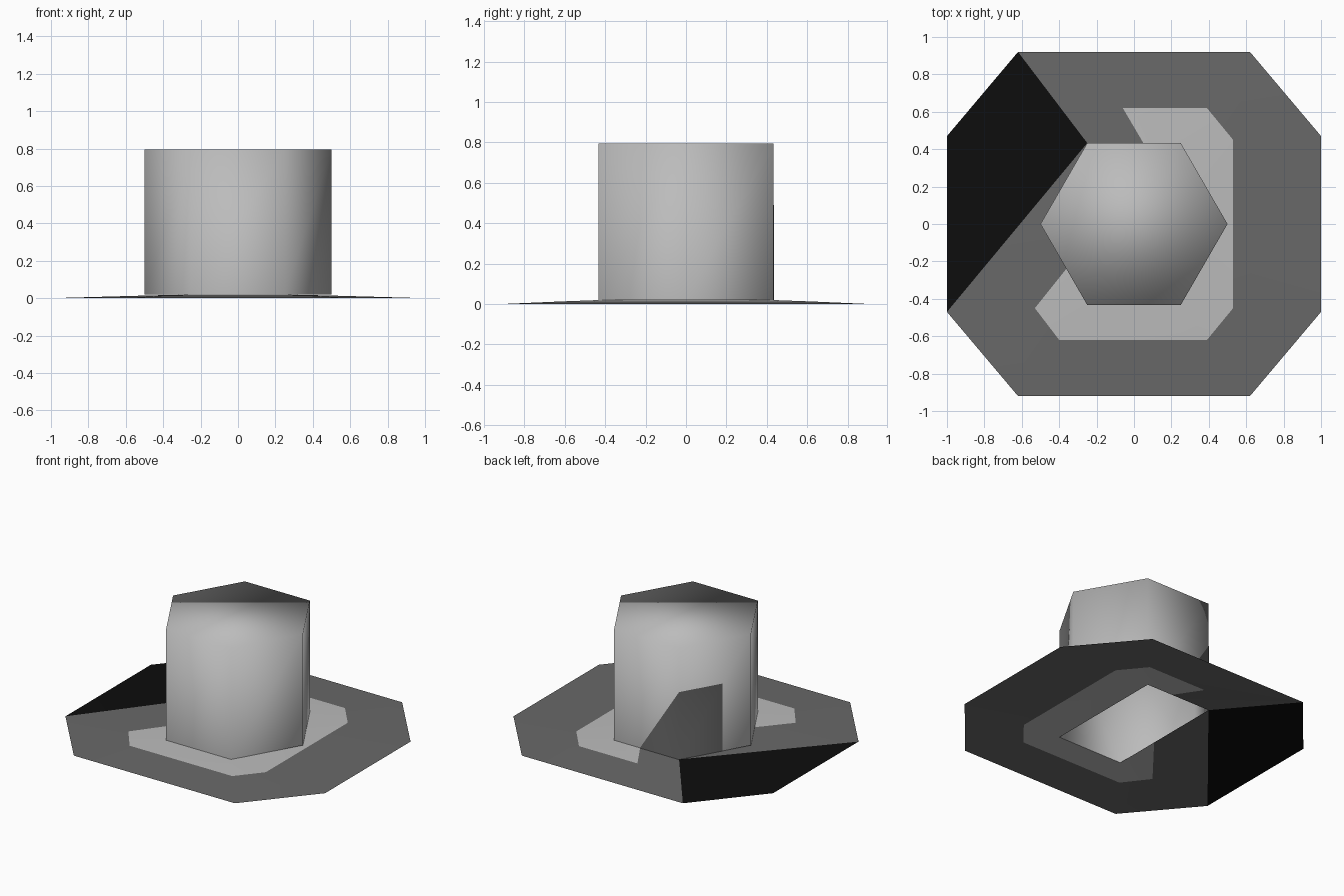
import bpy
import bmesh
from math import cos, sin, radians
from mathutils import Vector

cube = bpy.data.objects.get("Cube")
if cube:
    bpy.data.objects.remove(cube, do_unlink=True)


def grey(name, value):
    mat = bpy.data.materials.new(name)
    mat.use_nodes = True
    colour = (value, value, value, 1)
    mat.diffuse_color = colour
    bsdf = mat.node_tree.nodes["Principled BSDF"]
    bsdf.inputs["Base Color"].default_value = colour
    bsdf.inputs["Roughness"].default_value = 0.8
    return mat


LIGHT, DARK, BLACK = range(3)
palette = [grey("light felt", 0.5), grey("dark felt", 0.14), grey("black felt", 0.004)]


def build(name, faces, outward):
    """Weld (points, colour) faces into one smooth sheet facing along outward(centre)."""
    bm = bmesh.new()
    for points, colour in faces:
        face = bm.faces.new([bm.verts.new(p) for p in points])
        face.material_index = colour
        face.smooth = True
    bmesh.ops.remove_doubles(bm, verts=bm.verts, dist=0.0005)
    for face in bm.faces:
        face.normal_update()
        if face.normal.dot(outward(face.calc_center_median())) < 0:
            face.normal_flip()
    mesh = bpy.data.meshes.new(name)
    bm.to_mesh(mesh)
    bm.free()
    for mat in palette:
        mesh.materials.append(mat)
    obj = bpy.data.objects.new(name, mesh)
    bpy.context.collection.objects.link(obj)


# Crown: smooth six-sided tube with a closed top
BASE, TOP, RADIUS = 0.02, 0.795, 0.5


def hexagon(z, radius=RADIUS):
    return [Vector((radius * cos(radians(60 * i)), radius * sin(radians(60 * i)), z))
            for i in range(6)]


low, high = hexagon(BASE), hexagon(TOP)
walls = [((low[i - 1], low[i], high[i], high[i - 1]), LIGHT) for i in range(6)]
middle = Vector((0, 0, 0.4))
build("crown", walls + [(high, LIGHT)], lambda c: c - middle)

# Dark patch wrapped round the back right corner of the crown
PATCH_TOP = 0.49
rim = hexagon(BASE, RADIUS + 0.003)
corner, side, back = rim[2], rim[2].lerp(rim[3], 0.6), rim[2].lerp(rim[1], 0.6)
rise = Vector((0, 0, PATCH_TOP - BASE))
build("crown_patch",
      [((corner, corner + rise, side + rise, side), DARK),
       ((corner, back, corner + rise), DARK)],
      lambda c: Vector((c.x, c.y, 0)))

# Brim: stations of outer edge, colour border and inner edge
stations = [
    ((-0.62, 0.92), (-0.06, 0.62), (0.05, 0.433)),
    ((0.62, 0.92), (0.39, 0.62), (0.25, 0.433)),
    ((1, 0.47), (0.53, 0.45), (0.25, 0.433)),
    ((1, -0.47), (0.53, -0.45), (0.25, -0.433)),
    ((0.62, -0.92), (0.39, -0.62), (0.25, -0.433)),
    ((-0.62, -0.92), (-0.4, -0.62), (-0.25, -0.433)),
    ((-1, -0.47), (-0.53, -0.45), (-0.25, -0.433)),
]
heights = (0, 0.013, BASE)
rows = [[Vector((*p, z)) for p, z in zip(row, heights)] for row in stations]
brim = []
for a, b in zip(rows, rows[1:]):
    brim.append(((a[0], b[0], b[1], a[1]), DARK))
    inner = (a[1], b[1], b[2]) if a[2] == b[2] else (a[1], b[1], b[2], a[2])
    brim.append((inner, LIGHT))

# Close the brim across the right side, with its black section
first, last = rows[0], rows[-1]
apex = Vector((-0.25, 0.433, BASE))
end = Vector((-0.25, -0.1, BASE))
right = Vector((-1, 0.47, 0))
brim += [((last[1], end, last[2]), LIGHT),
         ((last[0], apex, end, last[1]), DARK),
         ((first[0], first[1], first[2], apex), DARK),
         ((last[0], right, apex), BLACK),
         ((right, first[0], apex), BLACK)]
build("brim", brim, lambda c: Vector((0, 0, 1)))
